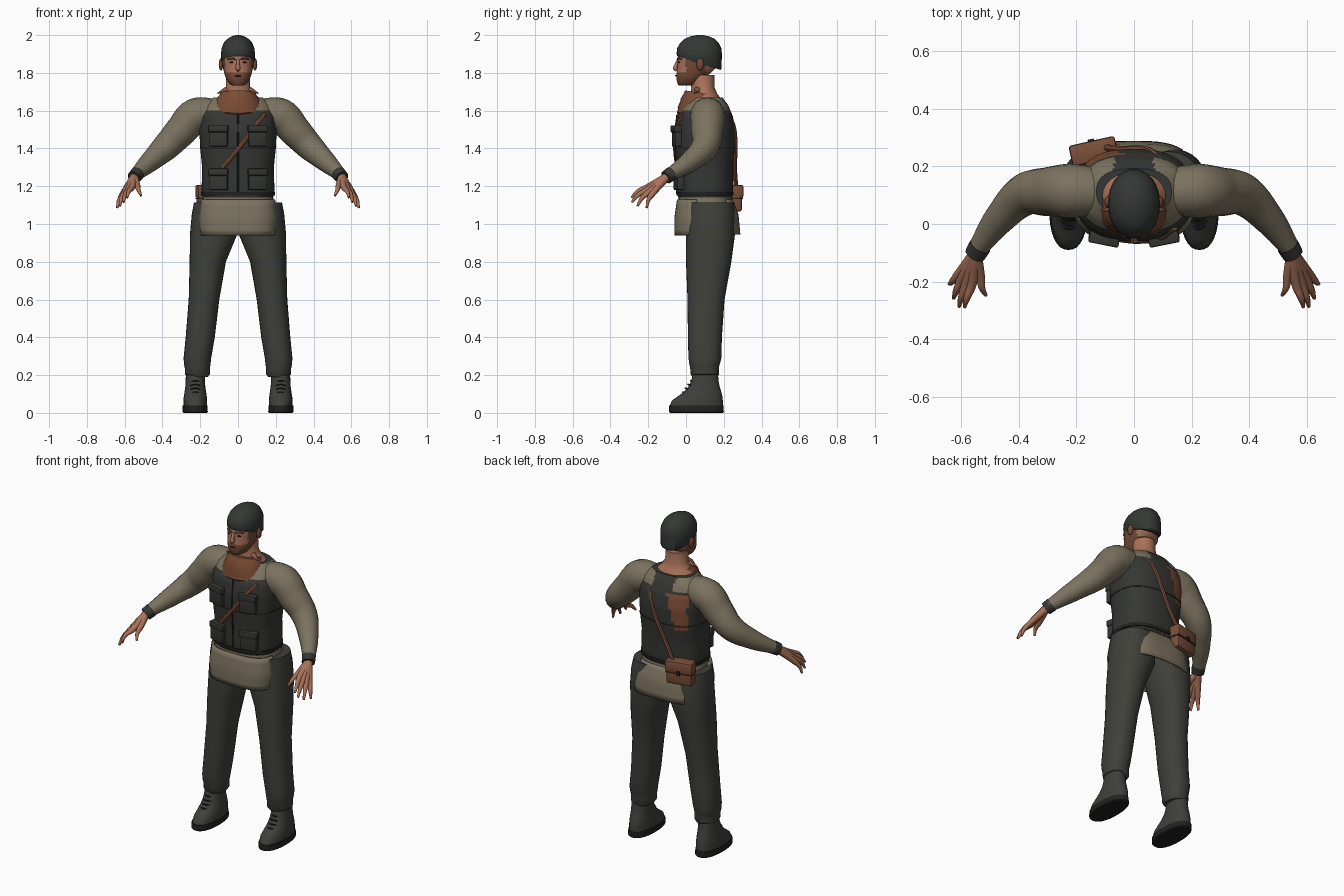
import bpy, bmesh, math
from mathutils import Vector

cube = bpy.data.objects.get("Cube")
if cube:
    bpy.data.objects.remove(cube)


def material(name, *rgb):
    m = bpy.data.materials.new(name)
    m.use_nodes = True
    m.diffuse_color = (*rgb, 1)
    m.node_tree.nodes["Principled BSDF"].inputs["Base Color"].default_value = (*rgb, 1)
    return m


PANTS = material("charcoal cloth", .05, .051, .042)
VEST = material("dark vest", .036, .038, .034)
HAIR = material("dark hair", .035, .039, .035)
SHIRT = material("olive tan cloth", .2, .17, .115)
SKIN = material("skin", .4, .17, .1)
BEARD = material("stubble", .17, .068, .036)
SCARF = material("rust scarf", .2, .072, .034)
LEATHER = material("brown leather", .2, .08, .042)
TRIM = material("black trim", .015, .015, .014)
made = []


def add(name, mesh, mats, rule=None):
    """Link a mesh; the rule picks a material index from each face centre."""
    obj = bpy.data.objects.new(name, mesh)
    bpy.context.collection.objects.link(obj)
    mesh.materials.clear()
    for m in mats:
        mesh.materials.append(m)
    if rule:
        for p in mesh.polygons:
            p.material_index = int(rule(p.center))
    made.append(obj)
    return obj


def loft(name, mats, rings, x=0, n=32, power=2, arc=None, steps=1, rule=None):
    """Skin rings (z, cx, cy, rx, ry, tilt) of superellipses; arc leaves it open."""
    rows = []
    for a, b in zip(rings, rings[1:]):
        rows += [[p + (q - p) * i / steps for p, q in zip(a, b)] for i in range(steps)]
    rows.append(rings[-1])
    bm = bmesh.new()
    start, span = arc or (0, math.tau)
    grid = []
    for z, cx, cy, rx, ry, *tilt in rows:
        ring = []
        for i in range(n):
            t = start + span * i / (n - 1 if arc else n)
            c, s = math.cos(t), math.sin(t)
            px = math.copysign(abs(c) ** (2 / power), c) * rx
            py = math.copysign(abs(s) ** (2 / power), s) * ry
            ring.append(bm.verts.new((x + cx + px, cy + py, z + (tilt[0] * py if tilt else 0))))
        grid.append(ring)
    for lo, hi in zip(grid, grid[1:]):
        for i in range(n - 1 if arc else n):
            j = (i + 1) % n
            bm.faces.new((lo[i], lo[j], hi[j], hi[i]))
    if not arc:
        bm.faces.new(grid[0][::-1])
        bm.faces.new(grid[-1])
    mesh = bpy.data.meshes.new(name)
    bm.to_mesh(mesh)
    bm.free()
    return add(name, mesh, mats, rule)


def tube(name, mat, points, side=1, res=4, smooth=True):
    """Round tube through (x, y, z, radius) points."""
    cu = bpy.data.curves.new(name, "CURVE")
    cu.dimensions = "3D"
    cu.bevel_depth, cu.bevel_resolution, cu.use_fill_caps = 1, res, True
    cu.resolution_u = 6
    sp = cu.splines.new("BEZIER")
    sp.bezier_points.add(len(points) - 1)
    for bp, (x, y, z, r) in zip(sp.bezier_points, points):
        bp.co, bp.radius = (x * side, y, z), r
        bp.handle_left_type = bp.handle_right_type = "AUTO" if smooth else "VECTOR"
    tmp = bpy.data.objects.new(name, cu)
    bpy.context.collection.objects.link(tmp)
    dg = bpy.context.evaluated_depsgraph_get()
    mesh = bpy.data.meshes.new_from_object(tmp.evaluated_get(dg))
    bpy.data.objects.remove(tmp)
    return add(name, mesh, [mat])


def box(name, mat, loc, size, turn=0, tilt=0, bevel=.006):
    bm = bmesh.new()
    bmesh.ops.create_cube(bm, size=1)
    bmesh.ops.scale(bm, vec=size, verts=bm.verts)
    if bevel:
        bmesh.ops.bevel(bm, geom=bm.edges[:], offset=bevel, segments=2, affect="EDGES", profile=.5)
    mesh = bpy.data.meshes.new(name)
    bm.to_mesh(mesh)
    bm.free()
    obj = add(name, mesh, [mat])
    obj.location, obj.rotation_euler = loc, (tilt, 0, turn)
    return obj


def ball(name, mat, loc, size):
    bm = bmesh.new()
    bmesh.ops.create_uvsphere(bm, u_segments=16, v_segments=10, radius=1)
    bmesh.ops.scale(bm, vec=size, verts=bm.verts)
    mesh = bpy.data.meshes.new(name)
    bm.to_mesh(mesh)
    bm.free()
    add(name, mesh, [mat]).location = loc


# Vest, with the shirt at the shoulders and the scarf tail on the back
def vest_colour(c):
    if c.z > 1.6 and not (c.y > .1 and abs(c.x) < .07):
        return 1
    tail = c.y > .15 and 1.38 < c.z < 1.58 and -.16 < c.x < -.04 - (1.58 - c.z) * .3
    return 2 if tail else 0


loft("vest", [VEST, SHIRT, SCARF], [
    (1.14, 0, .1, .186, .142), (1.17, 0, .1, .193, .148), (1.3, 0, .1, .19, .15),
    (1.4, 0, .1, .2, .158), (1.5, 0, .1, .205, .16), (1.57, 0, .1, .2, .148),
    (1.63, 0, .108, .175, .115), (1.67, 0, .112, .13, .08)],
    n=64, power=2.5, steps=4, rule=vest_colour)
loft("waist_band", [TRIM], [(1.15, 0, .1, .197, .151), (1.17, 0, .1, .197, .152)], power=2.5)
loft("chest_seam", [TRIM], [(1.396, 0, .1, .202, .16), (1.404, 0, .1, .202, .16)], power=2.5)
tube("zip", TRIM, [(0, -.048, 1.16, .005), (0, -.052, 1.3, .005), (0, -.06, 1.45, .005),
                   (0, -.047, 1.58, .005)], res=1)
for s in (1, -1):
    for level, z, y in (("upper", 1.465, -.047), ("lower", 1.235, -.037)):
        box(level + "_pocket", VEST, (s * .103, y, z), (.1, .04, .11), s * .2)
        box(level + "_pocket_flap", VEST, (s * .103, y - .004, z + .04), (.106, .044, .035), s * .2)
        box(level + "_flap_shadow", TRIM, (s * .103, y - .0005, z + .02), (.102, .041, .007), s * .2, 0, 0)

# Shirt tails
loft("shirt_hem", [SHIRT], [(1.07, 0, .105, .2, .145), (1.15, 0, .1, .185, .14)], power=2.5)
for name, rings, arc in (
        ("front_shirt_tail", [(.94, 0, .1, .205, .162), (1.03, 0, .1, .212, .162),
                              (1.13, 0, .1, .198, .148)], (math.pi * 1.05, math.pi * .9)),
        ("back_shirt_tail", [(.945, -.0, .12, .22, .168), (1.05, 0, .12, .21, .158),
                             (1.13, 0, .1, .19, .148)], (math.pi * .26, math.pi * .48))):
    tail = loft(name, [SHIRT], rings, arc=arc, power=3, steps=3)
    mod = tail.modifiers.new("thickness", "SOLIDIFY")
    mod.thickness, mod.offset = .012, -1

for s in (1, -1):
    # Trouser legs
    loft("trouser_leg", [PANTS], [
        (z, s * cx, cy, rx, ry) for z, cx, cy, rx, ry in (
            (.19, .212, .1, .052, .065), (.205, .215, .1, .066, .076), (.24, .215, .098, .067, .076),
            (.255, .216, .098, .07, .08), (.29, .215, .1, .073, .087), (.4, .2, .1, .077, .09),
            (.6, .18, .106, .081, .098), (.8, .16, .12, .096, .12), (.95, .128, .13, .126, .13),
            (1.05, .123, .13, .122, .13), (1.115, .118, .127, .115, .124))], power=2.2)
    # Boots
    loft("boot_sole", [TRIM], [(0, s * .227, .055, .062, .14), (.006, s * .227, .055, .067, .145),
                               (.038, s * .227, .055, .066, .144)], power=2.3)
    loft("boot", [PANTS], [
        (z, s * .226, cy, rx, ry) for z, cy, rx, ry in (
            (.038, .055, .063, .141), (.065, .06, .063, .135), (.085, .073, .061, .12),
            (.11, .087, .057, .1), (.14, .096, .053, .082), (.17, .1, .051, .072),
            (.215, .103, .05, .066))], power=2.2)
    for i in range(4):
        z, y = .105 + i * .02, -.013 + i * .014
        tube("boot_lace", TRIM, [(.2, y + .012, z, .004), (.225, y - .005, z + .006, .004),
                                 (.252, y + .012, z, .004)], s, 1)

    # Sleeves and cuffs
    tube("sleeve", SHIRT, [(.13, .112, 1.58, .085), (.225, .115, 1.572, .094), (.3, .112, 1.495, .085),
                           (.375, .103, 1.415, .074), (.46, .025, 1.335, .056),
                           (.545, -.09, 1.257, .034)], s, 6)
    tube("cuff", VEST, [(.532, -.075, 1.268, .039), (.551, -.106, 1.246, .037)], s)

    # Hands: each digit runs from the wrist through its knuckle
    wrist = (.55, -.105, 1.247, .023)
    for name, k, t in (
            ("index_finger", (.563, -.215, 1.19), (.587, -.288, 1.14)),
            ("middle_finger", (.583, -.212, 1.177), (.606, -.286, 1.115)),
            ("ring_finger", (.6, -.197, 1.167), (.625, -.257, 1.095)),
            ("little_finger", (.61, -.177, 1.16), (.64, -.208, 1.085)),
            ("thumb", (.532, -.185, 1.2), (.513, -.247, 1.15))):
        mid = (Vector(k) + Vector(t)) / 2 + Vector((.004, -.006, .006))
        tube(name, SKIN, [wrist, (*k, .016), (*mid, .0115), (*t, .006)], s, 3)

# Neck and scarf
loft("neck", [SKIN], [(1.62, 0, .1, .135, .1), (1.665, 0, .1, .115, .085), (1.69, 0, .095, .085, .07),
                      (1.72, 0, .09, .065, .062), (1.79, 0, .085, .062, .065)])
loft("scarf", [SCARF], [
    (1.585, 0, .068, .13, .105, .1), (1.6, 0, .066, .142, .115, .1), (1.62, 0, .066, .135, .108, .1),
    (1.63, 0, .066, .133, .11, .1), (1.65, 0, .07, .118, .1, .05), (1.66, 0, .07, .116, .1),
    (1.68, 0, .075, .1, .088, -.1), (1.695, 0, .075, .092, .08, -.15)])
for s in (1, -1):
    tube("collar_point", SKIN, [(.06, .06, 1.71, .018), (.108, .045, 1.692, .003)], s, 2)

# Head with stubble on the jaw and cheeks
loft("head", [SKIN, BEARD], [
    (1.733, 0, .003, .03, .042), (1.742, 0, .01, .045, .055), (1.765, 0, .02, .061, .07),
    (1.785, 0, .03, .069, .082), (1.803, 0, .043, .074, .092), (1.83, 0, .058, .08, .104),
    (1.87, 0, .068, .084, .113), (1.92, 0, .07, .083, .11), (1.96, 0, .07, .068, .09)],
    n=40, power=2.2, steps=2, rule=lambda c: c.z < 1.803 or (.0 < c.y < .11 and c.z < 1.89))
loft("hair", [HAIR], [
    (1.85, 0, .07, .084, .112, -.3), (1.858, 0, .07, .089, .118, -.3), (1.9, 0, .07, .09, .12, -.12),
    (1.93, 0, .07, .087, .117), (1.96, 0, .071, .075, .101), (1.98, 0, .072, .057, .08),
    (1.993, 0, .073, .035, .05), (2, 0, .073, .012, .016)], power=2.1)
tube("nose", SKIN, [(0, -.041, 1.868, .008), (0, -.053, 1.84, .01), (0, -.056, 1.823, .013),
                    (0, -.046, 1.813, .008)], res=3)
tube("mouth", TRIM, [(-.024, -.041, 1.783, .003), (0, -.054, 1.786, .004), (.024, -.041, 1.783, .003)], res=2)
for s in (1, -1):
    ball("ear", BEARD, (s * .09, .075, 1.845), (.012, .02, .032))
    ball("eye", TRIM, (s * .034, -.037, 1.856), (.012, .006, .005))
    tube("eyebrow", BEARD, [(.014, -.045, 1.872, .005), (.035, -.041, 1.877, .005),
                            (.056, -.022, 1.872, .004)], s, 2)

# Shoulder strap and satchel
tube("front_strap", LEATHER, [(.14, -.012, 1.58, .013), (.085, -.047, 1.51, .013), (.03, -.056, 1.435, .013),
                              (-.03, -.053, 1.36, .013), (-.085, -.042, 1.295, .013)], res=2)
tube("back_strap", LEATHER, [(.1, .212, 1.6, .012), (.06, .25, 1.52, .012), (.02, .261, 1.42, .012),
                             (-.04, .258, 1.3, .012), (-.1, .265, 1.19, .012)], res=2)
box("satchel", LEATHER, (-.14, .25, 1.135), (.155, .065, .14), .22, 0, .014)
box("satchel_flap", LEATHER, (-.14, .252, 1.172), (.163, .074, .07), .22, 0, .01)
box("satchel_seam", TRIM, (-.14, .2505, 1.135), (.157, .068, .005), .22, 0, 0)
box("satchel_clasp", TRIM, (-.149, .289, 1.14), (.022, .01, .026), .22, 0, .002)

# Smooth shading with crisp edges
bpy.ops.object.select_all(action="DESELECT")
for obj in made:
    obj.select_set(True)
bpy.context.view_layer.objects.active = made[0]
bpy.ops.object.shade_smooth_by_angle(angle=math.radians(40))
